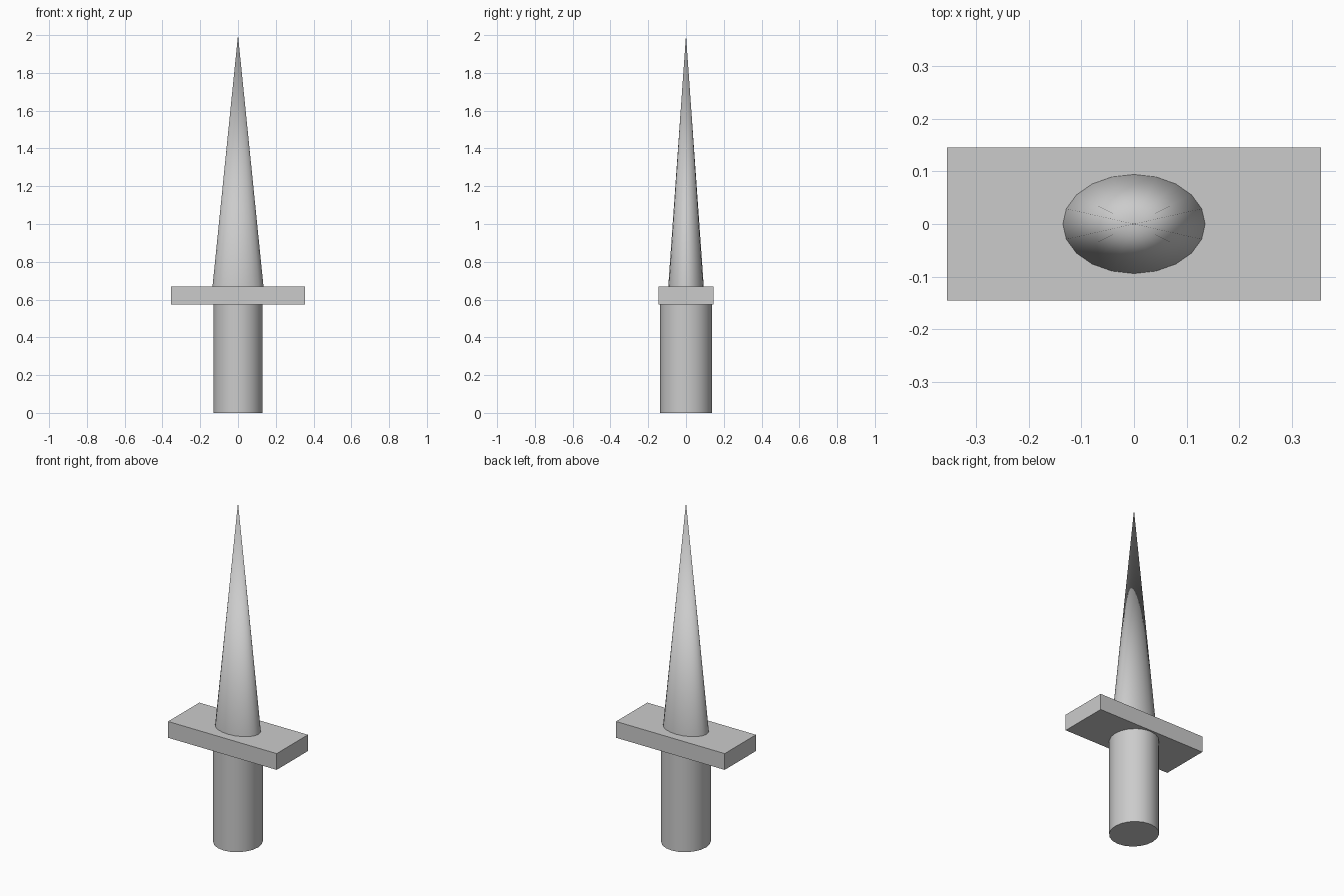
import bpy
from math import radians

if "Cube" in bpy.data.objects:
    bpy.data.objects.remove(bpy.data.objects["Cube"])

SIDES = 20


def finish(name, scale=(1, 1, 1), smooth=True):
    obj = bpy.context.object
    obj.name = name
    obj.scale = scale
    bpy.ops.object.transform_apply(location=False, rotation=False, scale=True)
    if smooth:
        bpy.ops.object.shade_smooth_by_angle(angle=radians(40))
    return obj


GUARD_LOW, GUARD_TOP, TIP = 0.573, 0.669, 2.0

# Handle: slightly oval grip
bpy.ops.mesh.primitive_cylinder_add(vertices=SIDES, radius=1, depth=GUARD_LOW,
                                    location=(0, 0, GUARD_LOW / 2))
finish("handle", (0.131, 0.137, 1))

# Guard: flat crossbar
bpy.ops.mesh.primitive_cube_add(size=1, location=(0, 0, (GUARD_LOW + GUARD_TOP) / 2))
finish("guard", (0.709, 0.291, GUARD_TOP - GUARD_LOW), smooth=False)

# Blade: flattened cone tapering to a point
bpy.ops.mesh.primitive_cone_add(vertices=SIDES, radius1=1, radius2=0, depth=TIP - GUARD_TOP,
                                location=(0, 0, (GUARD_TOP + TIP) / 2))
finish("blade", (0.135, 0.094, 1))
